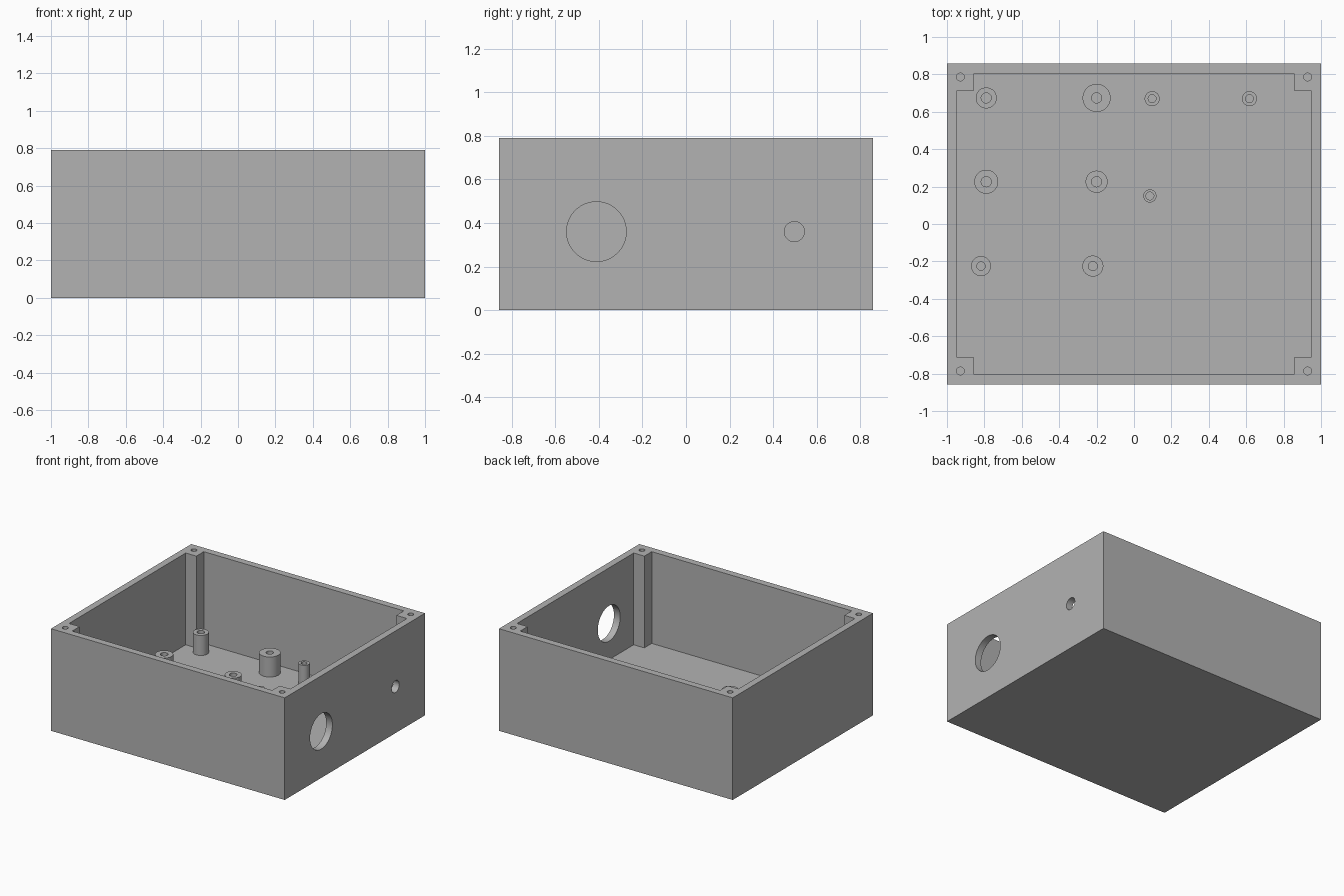
import bpy, bmesh
from math import cos, sin, pi, radians

default = bpy.data.objects.get("Cube")
if default:
    bpy.data.objects.remove(default, do_unlink=True)

# Enclosure dimensions
HX, HY, TOP = 1.0, 0.857, 0.79
IX, IY, FLOOR = 0.947, 0.804, 0.08
POST = 0.091
STANDOFF_TOP = 0.235
SIDES = 48

grey = bpy.data.materials.new("plain_grey")
grey.use_nodes = True
grey.diffuse_color = (0.45, 0.45, 0.45, 1)
grey.node_tree.nodes["Principled BSDF"].inputs["Base Color"].default_value = grey.diffuse_color


def make_object(name, bm):
    bmesh.ops.recalc_face_normals(bm, faces=bm.faces)
    mesh = bpy.data.meshes.new(name)
    bm.to_mesh(mesh)
    bm.free()
    mesh.materials.append(grey)
    obj = bpy.data.objects.new(name, mesh)
    bpy.context.collection.objects.link(obj)
    return obj


def prism(name, outline, z0, z1):
    bm = bmesh.new()
    face = bm.faces.new([bm.verts.new((x, y, z0)) for x, y in outline])
    new = bmesh.ops.extrude_face_region(bm, geom=[face])["geom"]
    bmesh.ops.translate(bm, vec=(0, 0, z1 - z0),
                        verts=[v for v in new if isinstance(v, bmesh.types.BMVert)])
    return make_object(name, bm)


def circle(x, y, r):
    return [(x + r * cos(2 * pi * i / SIDES), y + r * sin(2 * pi * i / SIDES))
            for i in range(SIDES)]


def cut(target, cutter):
    cutter.hide_render = True
    mod = target.modifiers.new("cut", "BOOLEAN")
    mod.operation, mod.solver, mod.object = "DIFFERENCE", "EXACT", cutter
    bpy.context.view_layer.objects.active = target
    bpy.ops.object.modifier_apply(modifier=mod.name)
    bpy.data.objects.remove(cutter, do_unlink=True)


def smooth(obj):
    bpy.ops.object.select_all(action="DESELECT")
    obj.select_set(True)
    bpy.context.view_layer.objects.active = obj
    bpy.ops.object.shade_smooth_by_angle(angle=radians(30))


# Open box; the cavity outline leaves a square post in every corner
box = prism("enclosure_box", [(-HX, -HY), (HX, -HY), (HX, HY), (-HX, HY)], 0, TOP)
px, py = IX - POST, IY - POST
corner = [(IX, py), (px, py), (px, IY)]
outline = []
for sx, sy in ((1, 1), (-1, 1), (-1, -1), (1, -1)):
    points = corner if sx * sy > 0 else corner[::-1]
    outline += [(sx * x, sy * y) for x, y in points]
cut(box, prism("cavity_cutter", outline, FLOOR, TOP + 0.1))

# Lid screw holes in the corner posts
for sx in (-1, 1):
    for sy in (-1, 1):
        cut(box, prism("screw_cutter", circle(sx * 0.928, sy * 0.786, 0.021),
                       TOP - 0.4, TOP + 0.1))

# Round openings through the left wall
for y, z, r in ((-0.411, 0.36, 0.137), (0.497, 0.36, 0.046)):
    cutter = prism("port_cutter", circle(0, 0, r), -0.1, 0.1)
    cutter.rotation_euler = (0, pi / 2, 0)
    cutter.location = (HX - 0.03, y, z)
    bpy.context.view_layer.update()
    cut(box, cutter)
smooth(box)


# Hollow board standoffs on the floor
def standoff(name, x, y, outer, hole):
    bm = bmesh.new()
    rings = []
    for r, z in ((outer, FLOOR), (outer, STANDOFF_TOP),
                 (hole, STANDOFF_TOP), (hole, FLOOR)):
        rings.append([bm.verts.new((u, v, z)) for u, v in circle(x, y, r)])
    for a, b in zip(rings, rings[1:] + rings[:1]):
        for i in range(SIDES):
            j = (i + 1) % SIDES
            bm.faces.new((a[i], a[j], b[j], b[i]))
    smooth(make_object(name, bm))


STANDOFFS = [
    (-0.79, 0.674, 0.056, 0.027), (-0.2, 0.674, 0.075, 0.027),
    (-0.79, 0.226, 0.064, 0.027), (-0.2, 0.226, 0.059, 0.027),
    (0.097, 0.67, 0.04, 0.021), (0.617, 0.67, 0.04, 0.021),
    (0.085, 0.15, 0.035, 0.021),
    (-0.818, -0.225, 0.053, 0.022), (-0.22, -0.225, 0.056, 0.024),
]
for n, spec in enumerate(STANDOFFS, 1):
    standoff(f"standoff_{n}", *spec)
